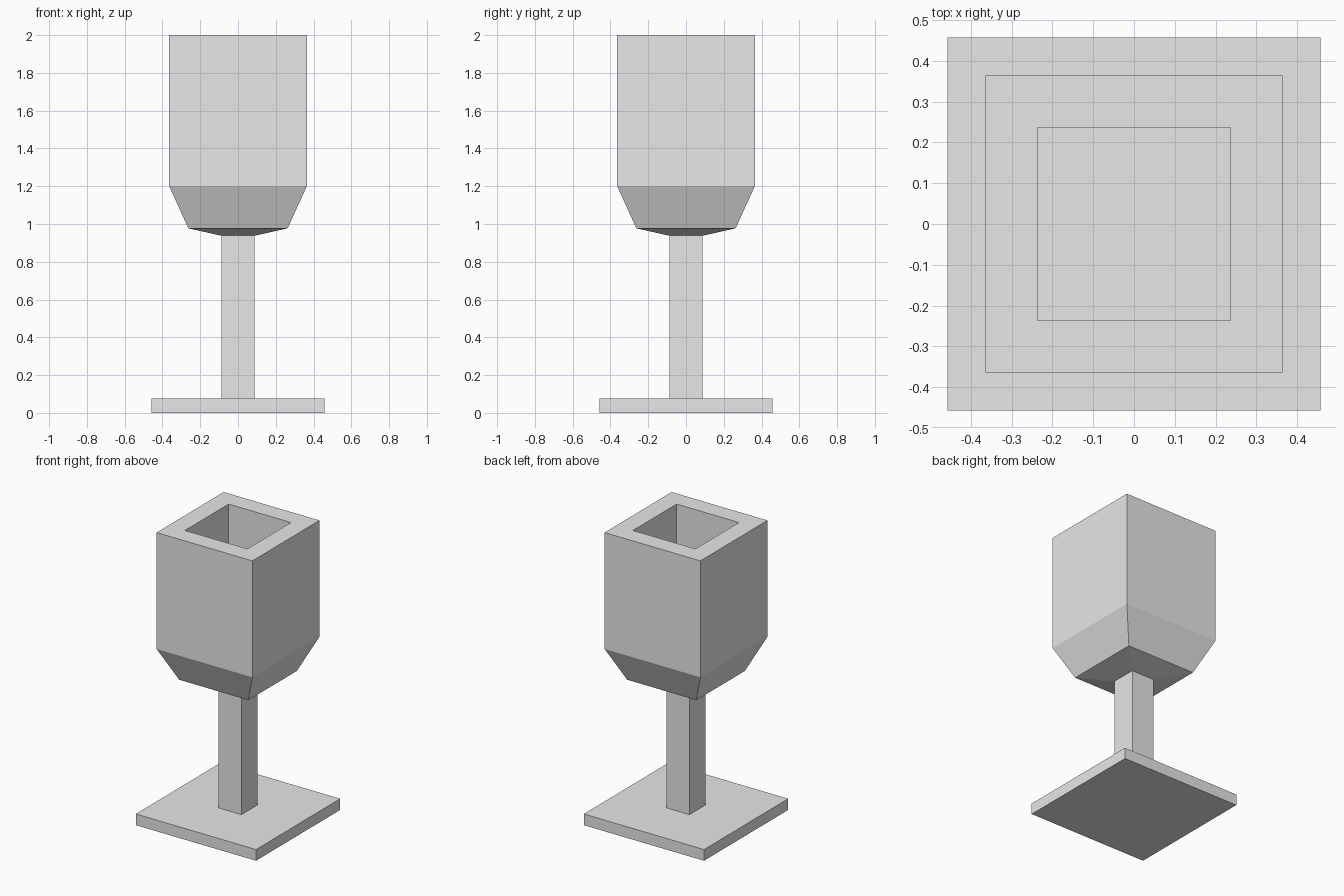
import bpy
import bmesh

cube = bpy.data.objects.get("Cube")
if cube:
    bpy.data.objects.remove(cube, do_unlink=True)

grey = bpy.data.materials.new("light_grey")
grey.use_nodes = True
colour = (0.8, 0.8, 0.8, 1)
grey.diffuse_color = colour
grey.node_tree.nodes["Principled BSDF"].inputs["Base Color"].default_value = colour


def square_loft(name, profile):
    """Loft a capped solid through square rings given as (half width, height)."""
    bm = bmesh.new()
    rings = [[bm.verts.new((sx * w, sy * w, z))
              for sx, sy in ((-1, -1), (1, -1), (1, 1), (-1, 1))]
             for w, z in profile]
    for low, high in zip(rings, rings[1:]):
        for i in range(4):
            j = (i + 1) % 4
            bm.faces.new((low[i], low[j], high[j], high[i]))
    bm.faces.new(rings[0][::-1])
    bm.faces.new(rings[-1])
    bmesh.ops.recalc_face_normals(bm, faces=bm.faces)
    mesh = bpy.data.meshes.new(name)
    bm.to_mesh(mesh)
    bm.free()
    mesh.materials.append(grey)
    obj = bpy.data.objects.new(name, mesh)
    bpy.context.collection.objects.link(obj)
    return obj


# Flat square foot
square_loft("foot", [(0.457, 0), (0.457, 0.077)])

# Square stem
square_loft("stem", [(0.088, 0.077), (0.088, 0.94)])

# Bowl: tapered outside, over the rim, then down to the floor of the hollow
square_loft("bowl", [(0.088, 0.938), (0.263, 0.977), (0.364, 1.2), (0.364, 2),
                     (0.237, 2), (0.237, 1.2)])
